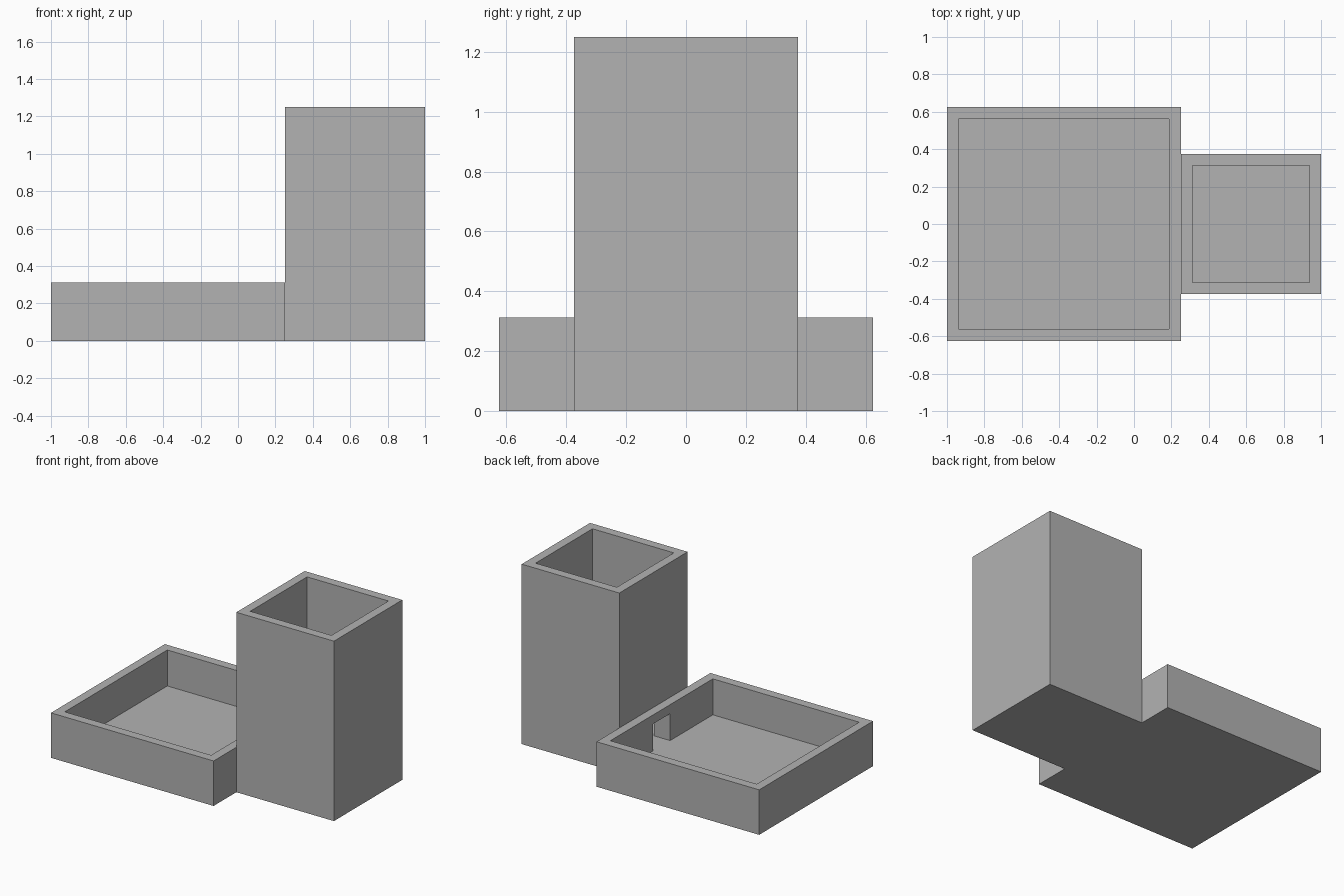
import bpy
import bmesh
from math import radians

cube = bpy.data.objects.get("Cube")
if cube:
    bpy.data.objects.remove(cube, do_unlink=True)

WALL = 0.0625        # wall and floor thickness
TRAY_H, TOWER_H = 0.3125, 1.25
SPLIT = 0.25         # x where tray meets tower

grey = bpy.data.materials.new("plain grey")
grey.use_nodes = True
colour = (0.45, 0.45, 0.45, 1)
grey.diffuse_color = colour
grey.node_tree.nodes["Principled BSDF"].inputs["Base Color"].default_value = colour


def box(name, x, y, z):
    """Box spanning the (min, max) pairs x, y and z."""
    bm = bmesh.new()
    bmesh.ops.create_cube(bm, size=1)
    for v in bm.verts:
        v.co = [r[0] if c < 0 else r[1] for c, r in zip(v.co, (x, y, z))]
    mesh = bpy.data.meshes.new(name)
    bm.to_mesh(mesh)
    bm.free()
    mesh.materials.append(grey)
    obj = bpy.data.objects.new(name, mesh)
    bpy.context.collection.objects.link(obj)
    return obj


def combine(target, other, operation):
    """Apply a boolean and remove the helper."""
    mod = target.modifiers.new(operation.lower(), "BOOLEAN")
    mod.object, mod.operation, mod.solver = other, operation, "EXACT"
    bpy.context.view_layer.objects.active = target
    bpy.ops.object.modifier_apply(modifier=mod.name)
    bpy.data.objects.remove(other, do_unlink=True)


def cavity(name, x, half_y, height):
    """Open-topped hollow inside a block."""
    return box(name, (x[0] + WALL, x[1] - WALL),
               (WALL - half_y, half_y - WALL), (WALL, height + WALL))


# Low tray and tall tower joined into one body
tray_x, tower_x = (-1, SPLIT), (SPLIT, 1)
body = box("tray_and_tower", tray_x, (-0.625, 0.625), (0, TRAY_H))
tower = box("tower", tower_x, (-0.375, 0.375), (0, TOWER_H))
combine(body, tower, "UNION")

# Hollows, and the passage between them at floor level
combine(body, cavity("tray_hollow", tray_x, 0.625, TRAY_H), "DIFFERENCE")
combine(body, cavity("tower_hollow", tower_x, 0.375, TOWER_H), "DIFFERENCE")
passage = box("passage", (SPLIT - 2 * WALL, SPLIT + 2 * WALL),
              (-1.5 * WALL, 1.5 * WALL), (WALL, 4 * WALL))
combine(body, passage, "DIFFERENCE")

# Merge flat regions left by the cuts
bm = bmesh.new()
bm.from_mesh(body.data)
bmesh.ops.remove_doubles(bm, verts=bm.verts, dist=0.0001)
bmesh.ops.dissolve_limit(bm, angle_limit=radians(1), verts=bm.verts, edges=bm.edges)
bm.to_mesh(body.data)
bm.free()
